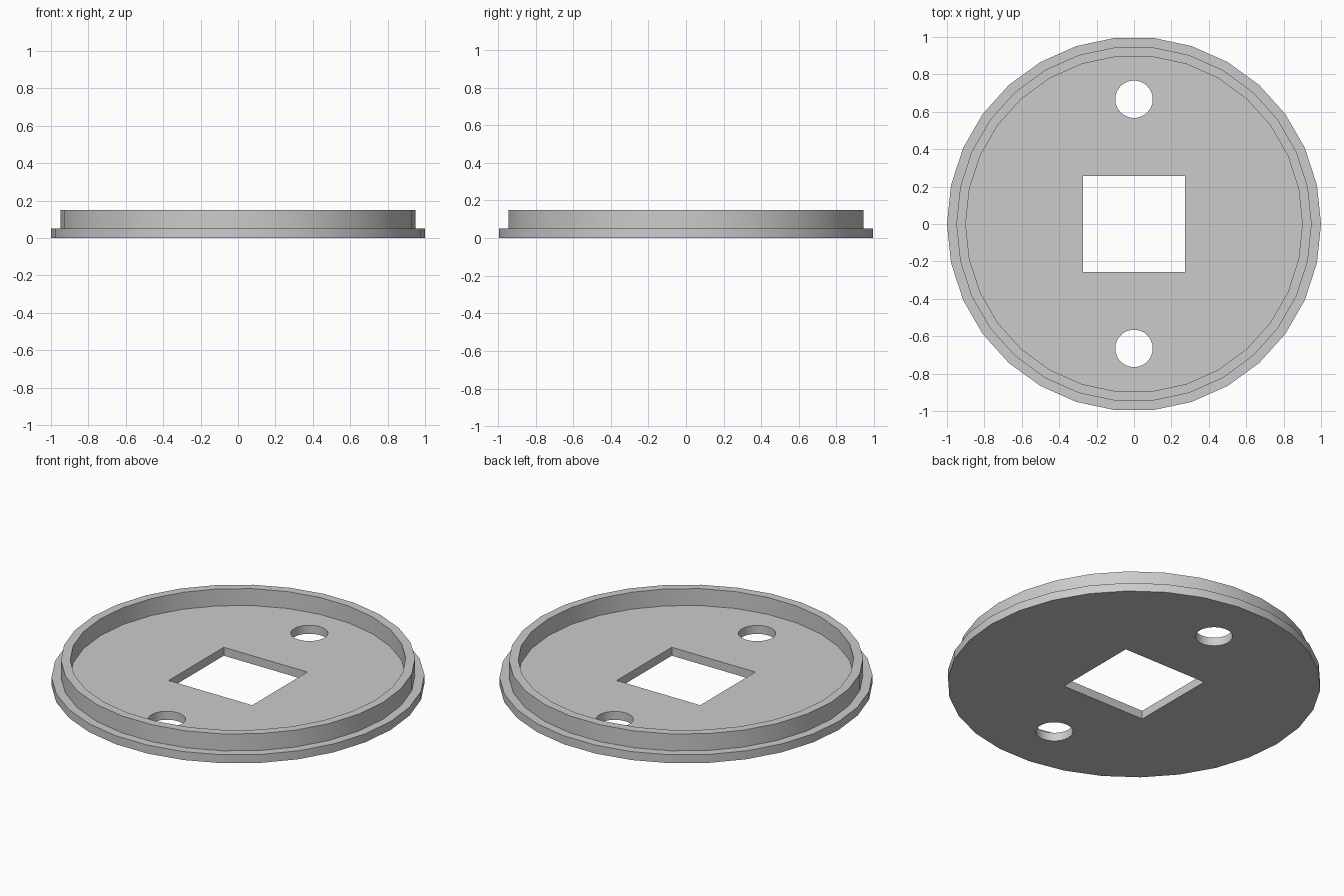
import bpy, bmesh, math

if "Cube" in bpy.data.objects:
    bpy.data.objects.remove(bpy.data.objects["Cube"], do_unlink=True)

SIDES = 30
FLOOR, TOP = 0.05, 0.15

grey = bpy.data.materials.new("light grey")
grey.use_nodes = True
grey.diffuse_color = (0.6, 0.6, 0.6, 1)
grey.node_tree.nodes["Principled BSDF"].inputs["Base Color"].default_value = (0.6, 0.6, 0.6, 1)


def add_object(name, bm):
    bmesh.ops.recalc_face_normals(bm, faces=bm.faces)
    mesh = bpy.data.meshes.new(name)
    bm.to_mesh(mesh)
    bm.free()
    mesh.materials.append(grey)
    obj = bpy.data.objects.new(name, mesh)
    bpy.context.collection.objects.link(obj)
    return obj


def turned(name, profile, centre=(0, 0)):
    """Solid of revolution, capped at both ends of the profile."""
    bm = bmesh.new()
    angles = [math.tau * i / SIDES for i in range(SIDES)]
    rings = [[bm.verts.new((centre[0] + r * math.cos(a), centre[1] + r * math.sin(a), z))
              for a in angles] for r, z in profile]
    for low, high in zip(rings, rings[1:]):
        for i in range(SIDES):
            j = (i + 1) % SIDES
            bm.faces.new((low[i], low[j], high[j], high[i]))
    bm.faces.new(rings[0])
    bm.faces.new(rings[-1])
    return add_object(name, bm)


# Round base plate with a raised rim set in from the edge
cover = turned("round_cover", [(1, 0), (1, FLOOR), (0.95, FLOOR), (0.95, TOP),
                               (0.9, TOP), (0.9, FLOOR)])

# Two round screw holes, front and back
cutters = [turned(name, [(0.1, -0.1), (0.1, 0.3)], (0, y))
           for name, y in (("front_hole_cutter", -0.665), ("back_hole_cutter", 0.667))]

# Rectangular opening in the middle
bm = bmesh.new()
bmesh.ops.create_cube(bm, size=1)
bmesh.ops.scale(bm, vec=(0.547, 0.515, 0.4), verts=bm.verts)
cutters.append(add_object("opening_cutter", bm))

bpy.ops.object.select_all(action='DESELECT')
cover.select_set(True)
bpy.context.view_layer.objects.active = cover
for cutter in cutters:
    cutter.hide_render = True
    cut = cover.modifiers.new("cut", 'BOOLEAN')
    cut.operation = 'DIFFERENCE'
    cut.solver = 'EXACT'
    cut.object = cutter
    bpy.ops.object.modifier_apply(modifier=cut.name)
    bpy.data.objects.remove(cutter, do_unlink=True)

bpy.ops.object.shade_smooth_by_angle(angle=math.radians(30))
